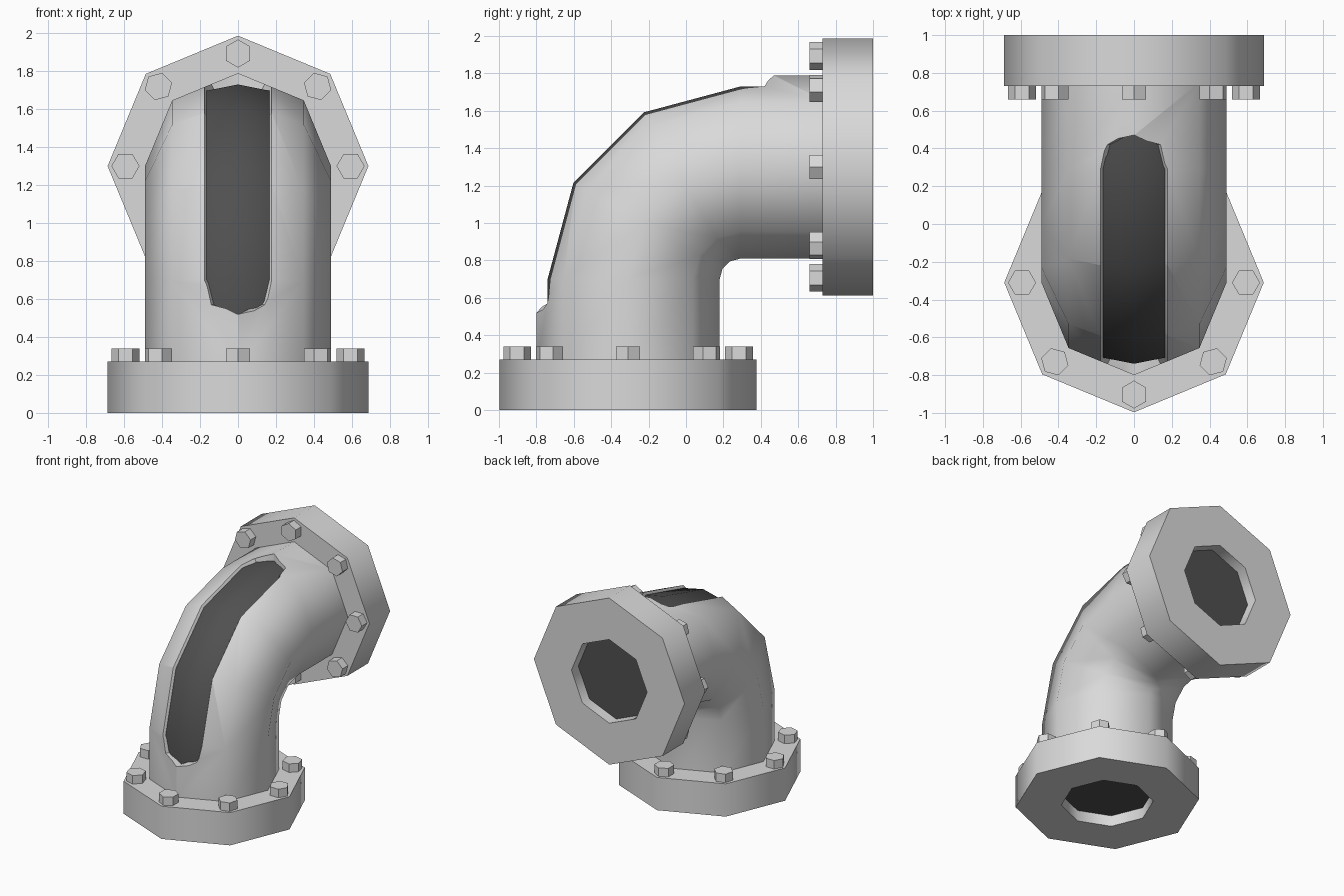
import bpy, bmesh
from math import sin, cos, pi, radians
from mathutils import Vector, Matrix

cube = bpy.data.objects.get("Cube")
if cube:
    bpy.data.objects.remove(cube, do_unlink=True)

BEND_Y, BEND_Z, BEND_R = 0.29, 0.70, 0.60     # elbow pivot and axis radius
FLANGE_R, FLANGE_H = 0.687, 0.27


def material(name, value):
    m = bpy.data.materials.new(name)
    m.use_nodes = True
    colour = (value, value, value, 1)
    m.diffuse_color = colour
    m.node_tree.nodes["Principled BSDF"].inputs["Base Color"].default_value = colour
    return m


GREY = material("light grey metal", 0.70)
DARK = material("dark grey core", 0.08)


def finish(name, bm, *mats):
    bmesh.ops.recalc_face_normals(bm, faces=bm.faces)
    mesh = bpy.data.meshes.new(name)
    bm.to_mesh(mesh)
    bm.free()
    for m in mats:
        mesh.materials.append(m)
    ob = bpy.data.objects.new(name, mesh)
    bpy.context.collection.objects.link(ob)
    return ob


def select(ob):
    bpy.ops.object.select_all(action='DESELECT')
    ob.select_set(True)
    bpy.context.view_layer.objects.active = ob


def smooth(ob):
    select(ob)
    bpy.ops.object.shade_smooth_by_angle(angle=radians(50))


def on_elbow(theta, along, x, r):
    """Point at bend angle theta, slid along the axis, x sideways, r outward."""
    y = BEND_Y - (BEND_R + r) * cos(theta) + along * sin(theta)
    z = BEND_Z + (BEND_R + r) * sin(theta) + along * cos(theta)
    return Vector((x, y, z))


def sweep(name, stations, mat):
    """Skin rings; each station is (theta, along, [(x, r), ...])."""
    bm = bmesh.new()
    rings = [[bm.verts.new(on_elbow(t, a, x, r)) for x, r in sec]
             for t, a, sec in stations]
    n = len(rings[0])
    for p, q in zip(rings, rings[1:]):
        for i in range(n):
            j = (i + 1) % n
            bm.faces.new((p[i], p[j], q[j], q[i]))
    bm.faces.new(rings[0])
    bm.faces.new(rings[-1])
    return finish(name, bm, mat)


def circle(r, n):
    return [(r * sin(2 * pi * i / n), r * cos(2 * pi * i / n)) for i in range(n)]


BEND = [radians(30 * i) for i in range(4)]


def tube(name, r, n, end, mat):
    sec = circle(r, n)
    path = [(0, -end)] + [(t, 0) for t in BEND] + [(BEND[-1], end)]
    return sweep(name, [(t, a, sec) for t, a in path], mat)


# Elbow pipe with a long round-ended window cut in its outer side
pipe = tube("elbow_pipe", 0.49, 8, 0.46, GREY)


def slot(k):
    lo, hi = 0.36, 0.62
    w_lo, w_hi = [k * (0.18 + 0.65 * (r - 0.42)) for r in (lo, hi)]
    return [(-w_lo, lo), (w_lo, lo), (w_hi, hi), (-w_hi, hi)]


ends = [(0.18, 0.01), (0.13, 0.75)]
cut_path = [(0, -a, slot(k)) for a, k in ends]
cut_path += [(t, 0, slot(1)) for t in BEND]
cut_path += [(BEND[-1], a, slot(k)) for a, k in reversed(ends)]
cutter = sweep("window_cutter", cut_path, GREY)
cutter.hide_render = True
mod = pipe.modifiers.new("window", 'BOOLEAN')
mod.operation = 'DIFFERENCE'
mod.solver = 'EXACT'
mod.object = cutter
select(pipe)
bpy.ops.object.modifier_apply(modifier=mod.name)
bpy.data.objects.remove(cutter, do_unlink=True)
smooth(pipe)

# Dark core seen through the window
smooth(tube("dark_core", 0.43, 16, 0.25, DARK))


# Octagonal flange with a shallow bore closed by a dark disc
def flange(name, place):
    bm = bmesh.new()
    bore, depth = 0.345, 0.09
    profile = [(FLANGE_R, FLANGE_H), (FLANGE_R, 0), (bore, 0), (bore, depth)]
    rings = [[bm.verts.new((x, y, z)) for x, y in circle(r, 8)] for r, z in profile]
    for p, q in zip(rings, rings[1:]):
        for i in range(8):
            j = (i + 1) % 8
            bm.faces.new((p[i], p[j], q[j], q[i]))
    bm.faces.new(rings[0])
    bm.faces.new(rings[-1]).material_index = 1
    ob = finish(name, bm, GREY, DARK)
    ob.matrix_world = place
    smooth(ob)


# Ring of hexagonal bolt heads, each pointing outward
def bolts(name, place):
    height = 0.07
    for i in range(8):
        a = i * pi / 4
        bm = bmesh.new()
        bmesh.ops.create_cone(bm, cap_ends=True, segments=6, radius1=0.074,
                              radius2=0.074, depth=height + 0.02)
        v = max(bm.verts, key=lambda v: v.co.x + 0.01 * v.co.y)
        turn = Vector((1, 0)).angle_signed(v.co.xy.normalized(), 0)
        bm.transform(Matrix.Rotation(turn, 4, 'Z'))
        ob = finish(f"{name}_{i + 1}", bm, GREY)
        ob.matrix_world = (place @ Matrix.Rotation(a, 4, 'Z')
                           @ Matrix.Translation((0.593, 0, FLANGE_H + height / 2 - 0.01)))


base = Matrix.Translation((0, BEND_Y - BEND_R, 0))
outlet = Matrix.Translation((0, 1, BEND_Z + BEND_R)) @ Matrix.Rotation(pi / 2, 4, 'X')
for label, place in (("base", base), ("outlet", outlet)):
    flange(label + "_flange", place)
    bolts(label + "_bolt", place)
